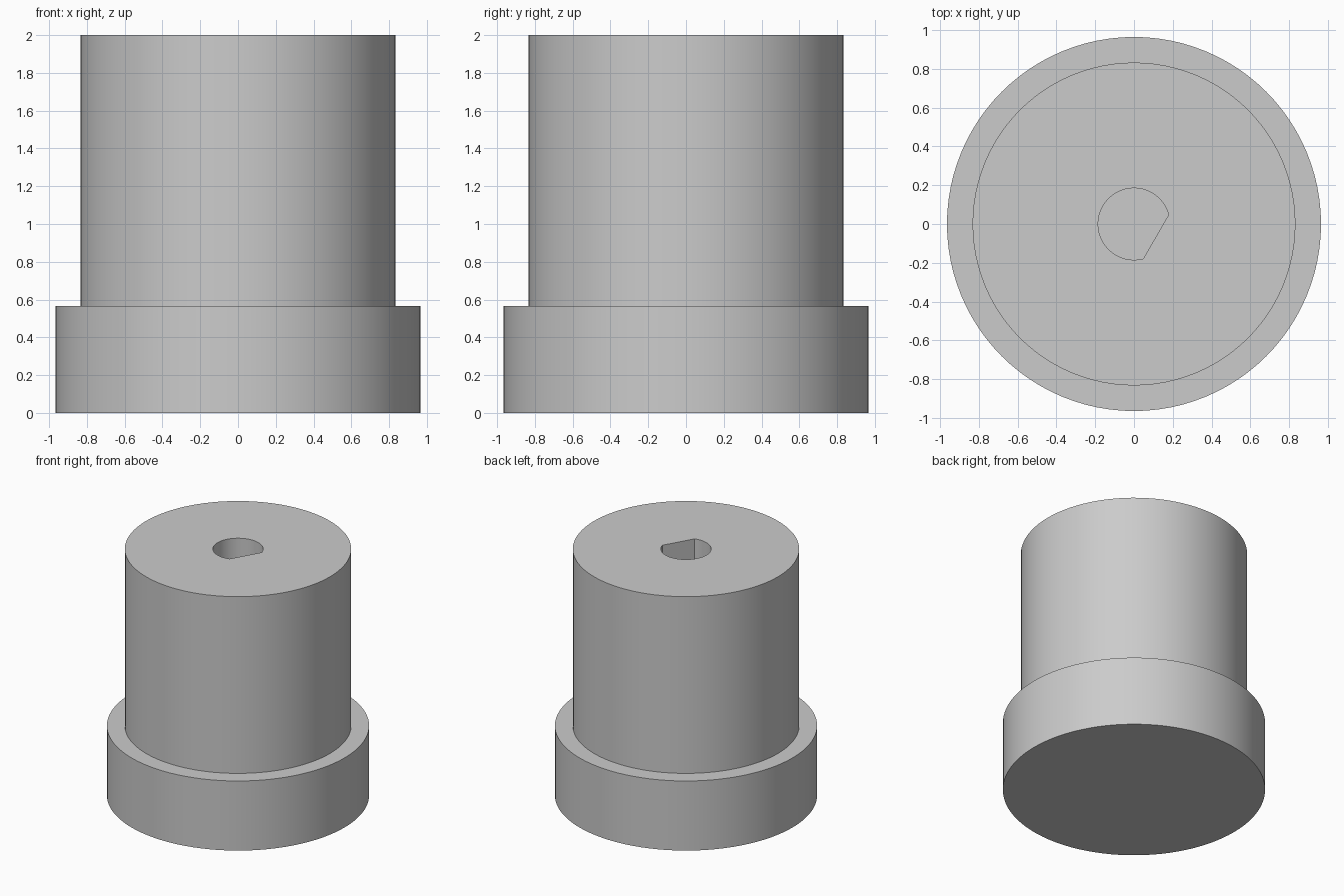
import bpy, bmesh, math

cube = bpy.data.objects.get("Cube")
if cube:
    bpy.data.objects.remove(cube, do_unlink=True)

SIDES = 96
FLANGE_R, FLANGE_TOP = 0.965, 0.565
BODY_R, HEIGHT = 0.833, 2.0
BORE_R, BORE_BOTTOM = 0.185, 1.0

grey = bpy.data.materials.new("plain grey")
grey.use_nodes = True
colour = (0.6, 0.6, 0.6, 1)
grey.diffuse_color = colour
grey.node_tree.nodes["Principled BSDF"].inputs["Base Color"].default_value = colour


def arc(radius, start, end, steps):
    """Points along an arc, angles in degrees."""
    angles = [math.radians(start + (end - start) * i / steps) for i in range(steps + 1)]
    return [(radius * math.cos(a), radius * math.sin(a)) for a in angles]


def make_object(name, bm):
    bmesh.ops.recalc_face_normals(bm, faces=bm.faces)
    mesh = bpy.data.meshes.new(name)
    bm.to_mesh(mesh)
    bm.free()
    mesh.materials.append(grey)
    obj = bpy.data.objects.new(name, mesh)
    bpy.context.collection.objects.link(obj)
    return obj


def add_ring(bm, points, z):
    return [bm.verts.new((x, y, z)) for x, y in points]


def loft(name, sections):
    """Closed solid through a stack of (outline, height) sections."""
    bm = bmesh.new()
    rings = [add_ring(bm, points, z) for points, z in sections]
    for low, high in zip(rings, rings[1:]):
        for i in range(len(low)):
            j = (i + 1) % len(low)
            bm.faces.new((low[i], low[j], high[j], high[i]))
    bm.faces.new(rings[0])
    bm.faces.new(rings[-1])
    return make_object(name, bm)


# Stepped knob: wide flange below, narrower body above
flange = arc(FLANGE_R, 0, 360, SIDES)[:-1]
body = arc(BODY_R, 0, 360, SIDES)[:-1]
knob = loft("knob_body", [(flange, 0), (flange, FLANGE_TOP), (body, FLANGE_TOP), (body, HEIGHT)])

# D-shaped blind shaft hole, its flat facing the front left
d_outline = arc(BORE_R, 15, 285, 54)
cutter = loft("shaft_hole_cutter", [(d_outline, BORE_BOTTOM), (d_outline, HEIGHT + 0.1)])
cutter.hide_render = True

cut = knob.modifiers.new("shaft_hole", "BOOLEAN")
cut.operation = "DIFFERENCE"
cut.solver = "EXACT"
cut.object = cutter

bpy.context.view_layer.objects.active = knob
knob.select_set(True)
bpy.ops.object.modifier_apply(modifier=cut.name)
bpy.data.objects.remove(cutter, do_unlink=True)
bpy.ops.object.shade_smooth_by_angle(angle=math.radians(30))
